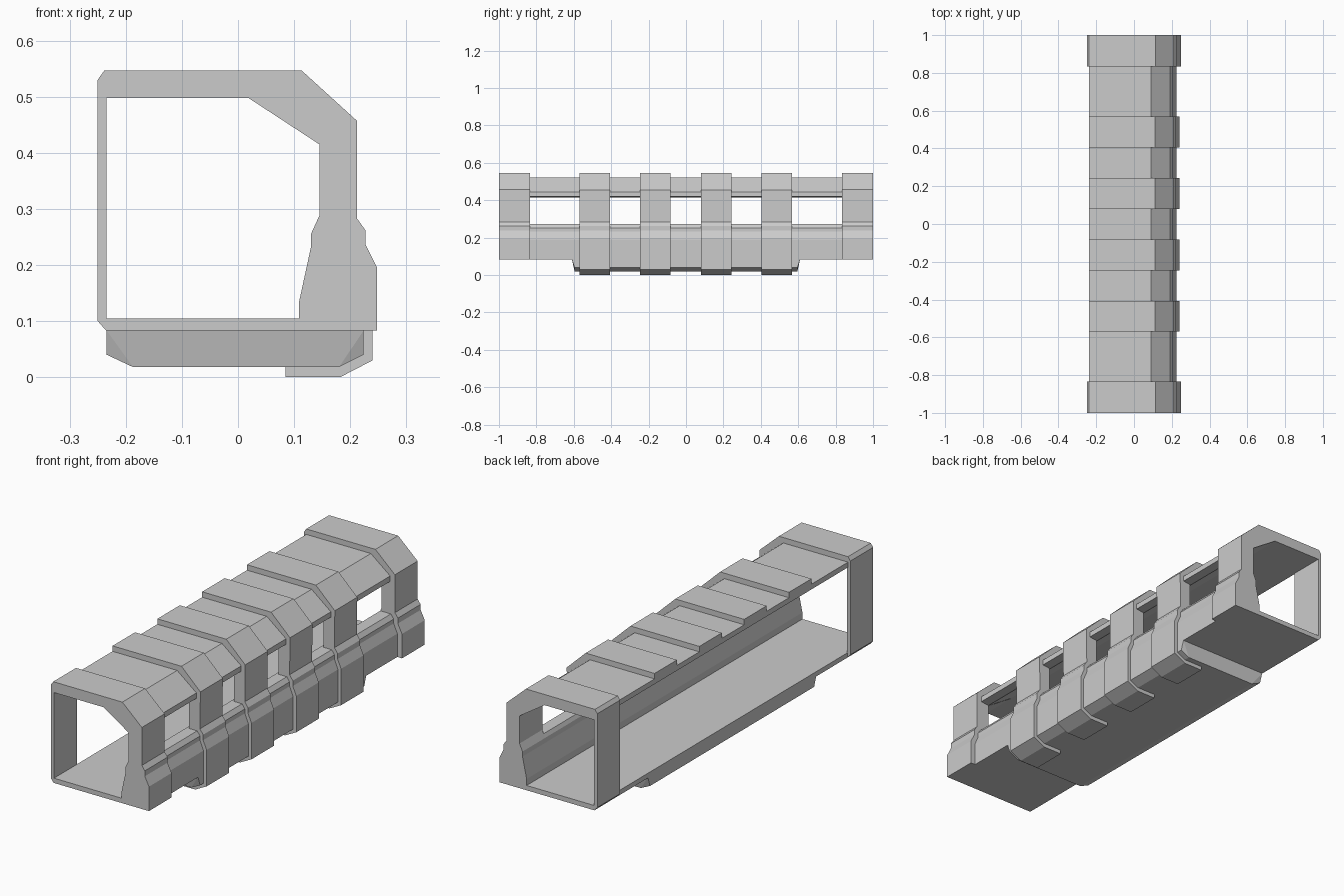
import bpy, bmesh
from mathutils import Vector


def prism(name, loops, y0, y1):
    """Fill x-z outlines (first outer, then holes) and extrude along y."""
    bm = bmesh.new()
    edges = []
    for pts in loops:
        vs = [bm.verts.new((x, y0, z)) for x, z in pts]
        edges += [bm.edges.new((vs[i - 1], vs[i])) for i in range(len(vs))]
    bmesh.ops.triangle_fill(bm, edges=edges, use_beauty=True, normal=Vector((0, -1, 0)))
    res = bmesh.ops.extrude_face_region(bm, geom=bm.faces[:], use_keep_orig=True)
    for g in res["geom"]:
        if isinstance(g, bmesh.types.BMVert):
            g.co.y = y1
    bmesh.ops.recalc_face_normals(bm, faces=bm.faces[:])
    bmesh.ops.dissolve_degenerate(bm, dist=1e-5, edges=bm.edges[:])
    mesh = bpy.data.meshes.new(name)
    bm.to_mesh(mesh)
    bm.free()
    ob = bpy.data.objects.new(name, mesh)
    bpy.context.collection.objects.link(ob)
    return ob


# Closed end frames
frame_outer = [(-0.25, 0.10), (-0.235, 0.083), (0.248, 0.083), (0.248, 0.195),
               (0.227, 0.237), (0.227, 0.262), (0.212, 0.283), (0.212, 0.457),
               (0.113, 0.547), (-0.238, 0.547), (-0.25, 0.53)]
frame_inner = [(-0.234, 0.105), (0.109, 0.105), (0.109, 0.135), (0.13, 0.232),
               (0.13, 0.255), (0.145, 0.288), (0.145, 0.415), (0.018, 0.498),
               (-0.234, 0.498)]
prism("front_frame", [frame_outer, frame_inner], -1, -0.835)
prism("back_frame", [frame_outer, frame_inner], 0.835, 1)

# Top rail with its sloped shoulder
prism("top_rail", [[(-0.238, 0.522), (0.09, 0.522), (0.188, 0.445), (0.188, 0.42),
                    (0.147, 0.415), (0.02, 0.498), (-0.238, 0.498)]], -0.835, 0.835)

# Floor and lower side wall
prism("floor_and_wall", [[(-0.235, 0.083), (0.224, 0.083), (0.224, 0.19), (0.206, 0.232),
                          (0.206, 0.252), (0.192, 0.272), (0.138, 0.272), (0.13, 0.255),
                          (0.13, 0.232), (0.109, 0.135), (0.109, 0.105),
                          (-0.235, 0.105)]], -0.835, 0.835)

# Shallow tray under the floor, ends tapering inwards
tray = prism("under_tray", [[(-0.234, 0.083), (-0.234, 0.04), (-0.187, 0.018),
                             (0.18, 0.018), (0.224, 0.04), (0.224, 0.083)]], -0.61, 0.61)
for v in tray.data.vertices:
    if v.co.z < 0.08:
        v.co.y *= 0.595 / 0.61

# Ribs wrapping over the top, down the side and under the tray
rib = [(-0.238, 0.547), (0.112, 0.547), (0.208, 0.455), (0.206, 0.285), (0.222, 0.262),
       (0.222, 0.237), (0.24, 0.197), (0.24, 0.03), (0.182, 0.0), (0.085, 0.0),
       (0.085, 0.019), (0.178, 0.019), (0.222, 0.041), (0.222, 0.19), (0.204, 0.23),
       (0.15, 0.24), (0.15, 0.417), (0.08, 0.51), (-0.238, 0.51)]
for i in range(4):
    y = -0.57 + 0.325 * i
    prism(f"rib_{i + 1}", [rib], y, y + 0.163)
